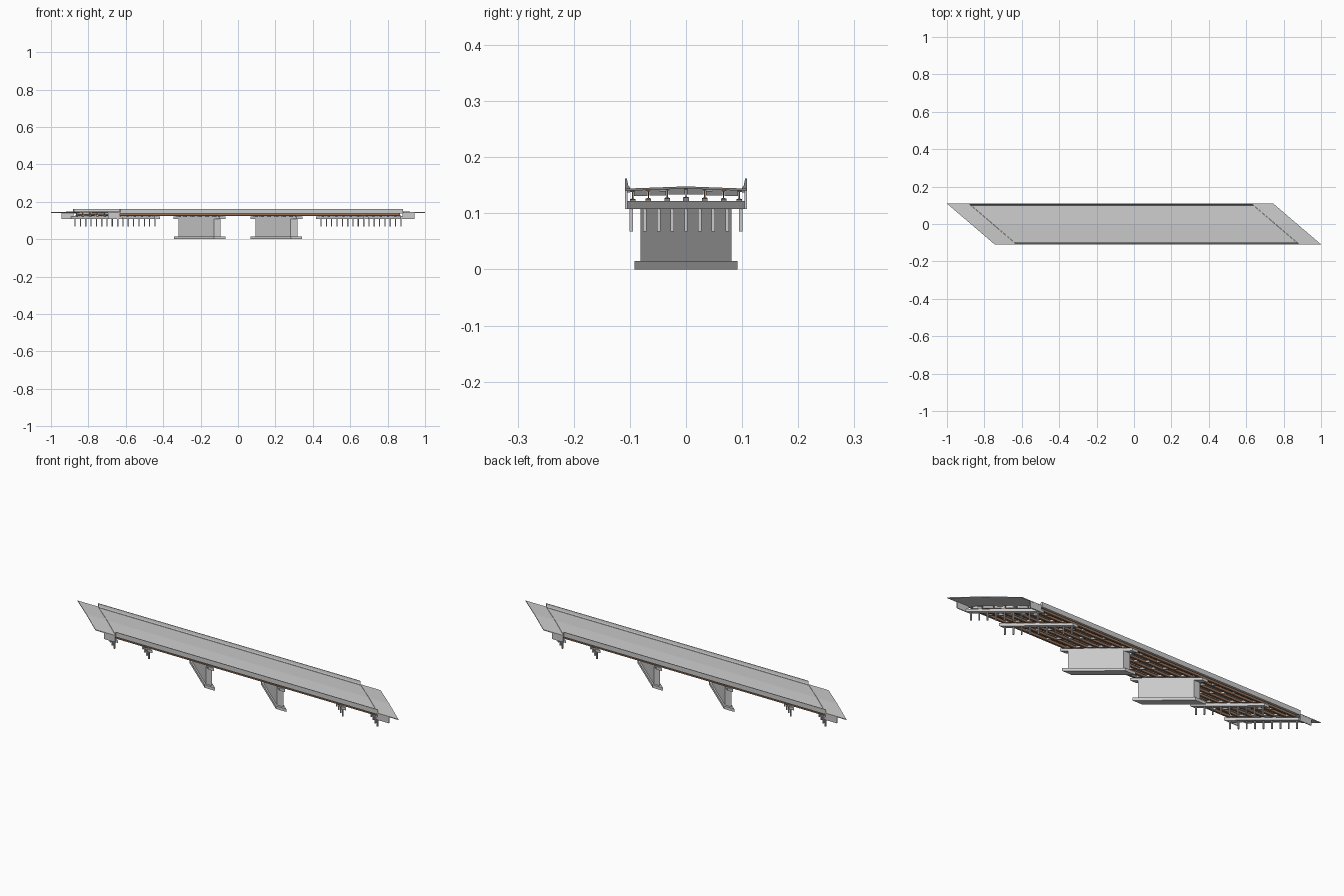
import bpy, bmesh

if "Cube" in bpy.data.objects:
    bpy.data.objects.remove(bpy.data.objects["Cube"])

K = 1.17          # skew: x shifts by -K*y
W = 0.109         # half width of the deck


def crown(y):
    return 0.004 * (1 - abs(y) / W)


def finish(name, bm, mat=None):
    bmesh.ops.recalc_face_normals(bm, faces=bm.faces)
    me = bpy.data.meshes.new(name)
    bm.to_mesh(me)
    bm.free()
    ob = bpy.data.objects.new(name, me)
    bpy.context.collection.objects.link(ob)
    if mat:
        me.materials.append(mat)
    return ob


def extrude_profile(bm, profile, x0, x1):
    """Sweep a (y, z) profile along x, with both ends cut on the skew."""
    a = [bm.verts.new((x0 - K * y, y, z)) for y, z in profile]
    b = [bm.verts.new((x1 - K * y, y, z)) for y, z in profile]
    bm.faces.new(a)
    bm.faces.new(b[::-1])
    n = len(profile)
    for i in range(n):
        j = (i + 1) % n
        bm.faces.new((a[i], b[i], b[j], a[j]))


def skew_box(bm, x0, x1, y0, y1, z0, z1):
    extrude_profile(bm, [(y0, z0), (y1, z0), (y1, z1), (y0, z1)], x0, x1)


def square_box(bm, x, y, z0, z1, sx, sy):
    v = bmesh.ops.create_cube(bm, size=1)['verts']
    for p in v:
        p.co = (x + p.co.x * sx, y + p.co.y * sy, (z0 + z1) / 2 + p.co.z * (z1 - z0))


brown = bpy.data.materials.new("weathered_steel")
brown.diffuse_color = (0.30, 0.17, 0.10, 1)
brown.use_nodes = True
brown.node_tree.nodes["Principled BSDF"].inputs["Base Color"].default_value = brown.diffuse_color

# crowned deck slab and thinner approach slabs
def slab(name, x0, x1, t):
    bm = bmesh.new()
    extrude_profile(bm, [(-W, 0.144), (0, 0.148), (W, 0.144),
                         (W, 0.144 - t), (0, 0.148 - t), (-W, 0.144 - t)], x0, x1)
    finish(name, bm)

slab("deck_slab", -0.754, 0.754, 0.006)
slab("approach_slab_left", -0.8725, -0.756, 0.004)
slab("approach_slab_right", 0.756, 0.8725, 0.004)

# parapets with sloped inner faces
for s, side in ((-1, "front"), (1, "back")):
    bm = bmesh.new()
    prof = [(0.109, 0.137), (0.109, 0.162), (0.1055, 0.162),
            (0.103, 0.150), (0.100, 0.146), (0.100, 0.137)]
    extrude_profile(bm, [(s * y, z) for y, z in prof], -0.755, 0.755)
    finish("parapet_" + side, bm)

# steel I girders following the crown
girder_y = [-0.095, -0.067, -0.0335, 0, 0.0335, 0.067, 0.095]
half = [(0.005, 0.123), (0.005, 0.1245), (0.001, 0.126),
        (0.001, 0.1375), (0.004, 0.138), (0.004, 0.140)]
for i, y in enumerate(girder_y):
    bm = bmesh.new()
    prof = half + [(-a, z) for a, z in half[::-1]]
    extrude_profile(bm, [(y + a, z + crown(y)) for a, z in prof], -0.755, 0.755)
    finish(f"girder_{i + 1}", bm, brown)

# cross diaphragms between the girders
bm = bmesh.new()
for x in (-0.75, -0.655, -0.56, -0.44, -0.32, -0.205, -0.1, 0,
          0.1, 0.205, 0.32, 0.44, 0.56, 0.655, 0.75):
    for a, b in zip(girder_y, girder_y[1:]):
        c = crown((a + b) / 2)
        skew_box(bm, x - 0.003, x + 0.003, a + 0.002, b - 0.002, 0.130 + c, 0.138 + c)
finish("diaphragms", bm)


# bearings under every girder
def bearings(name, x):
    bm = bmesh.new()
    for y in girder_y:
        skew_box(bm, x - 0.006, x + 0.006, y - 0.005, y + 0.005, 0.120, 0.124 + crown(y))
    finish(name, bm)


for s, side in ((-1, "left"), (1, "right")):
    # solid wall pier with footing and cap
    x = s * 0.205
    bm = bmesh.new()
    skew_box(bm, x - 0.030, x + 0.030, -0.092, 0.092, 0, 0.015)
    finish("pier_footing_" + side, bm)
    bm = bmesh.new()
    skew_box(bm, x - 0.018, x + 0.018, -0.081, 0.081, 0.015, 0.109)
    finish("pier_wall_" + side, bm)
    bm = bmesh.new()
    skew_box(bm, x - 0.016, x + 0.016, -0.105, 0.105, 0.108, 0.122)
    finish("pier_cap_" + side, bm)
    bearings("pier_bearings_" + side, x)

    # pile bent and abutment, each a cap on nine piles
    for part, x in (("bent", s * 0.558), ("abutment", s * 0.757)):
        bm = bmesh.new()
        skew_box(bm, x - 0.014, x + 0.014, -0.108, 0.108, 0.108, 0.122)
        finish(f"{part}_cap_{side}", bm)
        bm = bmesh.new()
        for i in range(-4, 5):
            y = i * 0.0244
            square_box(bm, x - K * y, y, 0.068, 0.110, 0.006, 0.006)
        finish(f"{part}_piles_{side}", bm)
        bearings(f"{part}_bearings_{side}", x)

    # wing walls reaching outward from the abutment
    bm = bmesh.new()
    for y in (-0.1065, 0.1065):
        xa = s * 0.757 - K * y
        square_box(bm, xa + s * 0.031, y, 0.108, 0.1405, 0.064, 0.004)
    finish("wing_walls_" + side, bm)
